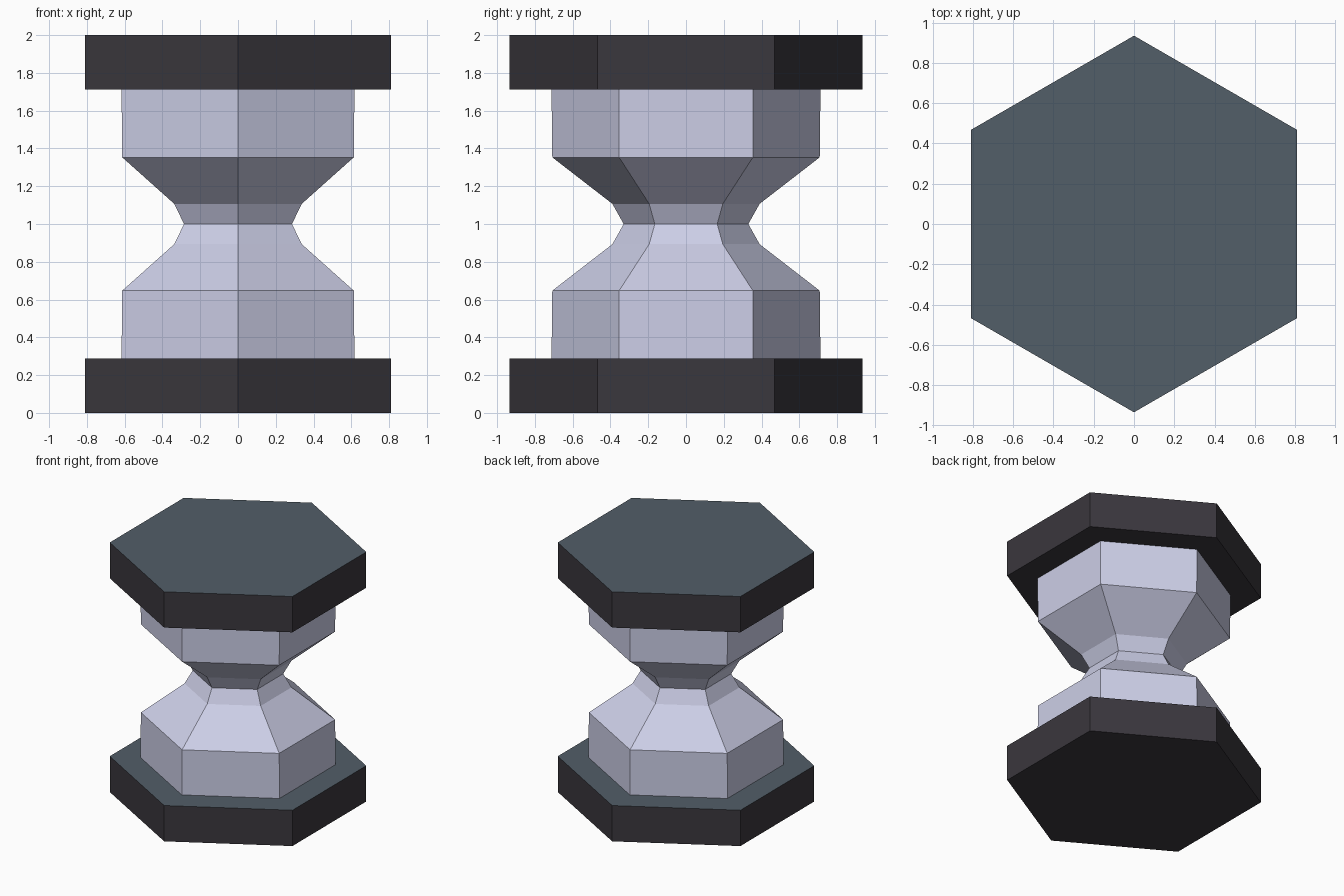
import bpy, math

if "Cube" in bpy.data.objects:
    bpy.data.objects.remove(bpy.data.objects["Cube"])

SIDES = 6


def material(name, rgb):
    """Flat colour given as 0-255 sRGB, stored as linear."""
    m = bpy.data.materials.new(name)
    lin = [((c / 255 + 0.055) / 1.055) ** 2.4 for c in rgb]
    m.diffuse_color = (*lin, 1.0)
    m.use_nodes = True
    m.node_tree.nodes["Principled BSDF"].inputs["Base Color"].default_value = m.diffuse_color
    return m


def lathe(name, profile, capped, mats):
    """Hexagonal solid from (radius, z) points, corners on the y axis."""
    verts, faces = [], []
    for r, z in profile:
        for i in range(SIDES):
            a = math.pi / 2 + i * math.tau / SIDES
            verts.append((r * math.cos(a), r * math.sin(a), z))
    for k in range(len(profile) - 1):
        for i in range(SIDES):
            j = (i + 1) % SIDES
            a, b = k * SIDES, (k + 1) * SIDES
            faces.append((a + i, a + j, b + j, b + i))
    if capped:
        top = (len(profile) - 1) * SIDES
        faces.append(tuple(reversed(range(SIDES))))
        faces.append(tuple(range(top, top + SIDES)))
    mesh = bpy.data.meshes.new(name)
    mesh.from_pydata(verts, [], faces)
    mesh.update()
    for m in mats:
        mesh.materials.append(m)
    # upward faces take the second colour, if there is one
    if len(mats) > 1:
        for p in mesh.polygons:
            p.material_index = 1 if p.normal.z > 0.9 else 0
    ob = bpy.data.objects.new(name, mesh)
    bpy.context.collection.objects.link(ob)
    return ob


dark = material("dark frame", (58, 55, 61))
slate = material("slate top", (82, 94, 104))
glass = material("pale glass", (207, 209, 234))

# End plates
PLATE_R, PLATE_H = 0.935, 0.287
for name, z in (("bottom_plate", 0.0), ("top_plate", 2.0 - PLATE_H)):
    lathe(name, [(PLATE_R, z), (PLATE_R, z + PLATE_H)], True, [dark, slate])

# Glass body: lower bulb profile up to the waist, mirrored about z = 1
lower = [(0.712, PLATE_H), (0.708, 0.647), (0.39, 0.893)]
profile = lower + [(0.33, 1.0)] + [(r, 2.0 - z) for r, z in reversed(lower)]
lathe("glass_body", profile, False, [glass])
